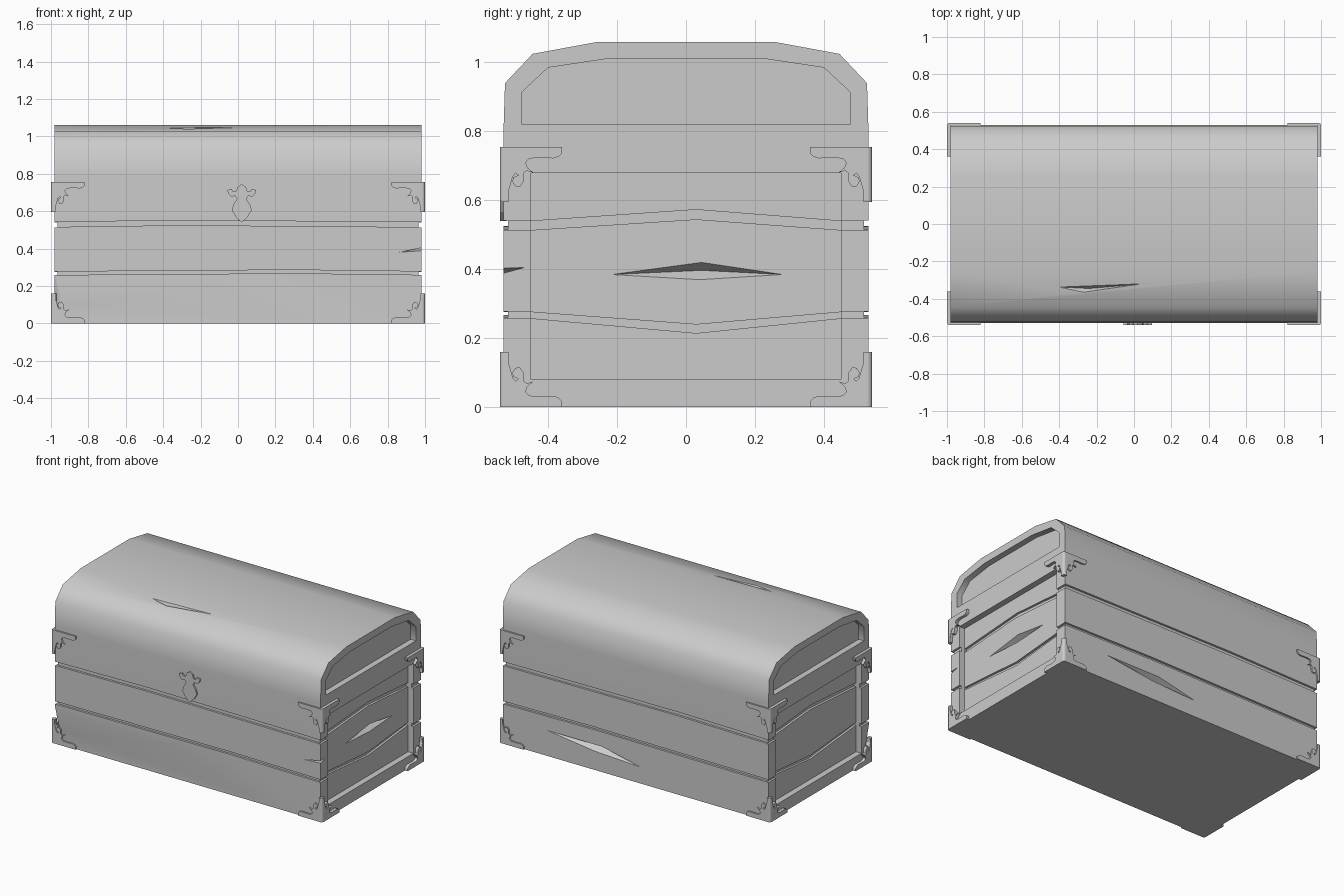
import bpy, bmesh, math

if "Cube" in bpy.data.objects:
    bpy.data.objects.remove(bpy.data.objects["Cube"])


def finish(name, bm):
    bmesh.ops.recalc_face_normals(bm, faces=bm.faces[:])
    me = bpy.data.meshes.new(name)
    bm.to_mesh(me)
    bm.free()
    ob = bpy.data.objects.new(name, me)
    bpy.context.collection.objects.link(ob)
    return ob


def add_prism(bm, pts, axis, a, b):
    """Extrude a 2D outline along an axis from a to b."""
    def place(p, t):
        return {'x': (t, p[0], p[1]), 'y': (p[0], t, p[1]), 'z': (p[0], p[1], t)}[axis]
    lo = [bm.verts.new(place(p, a)) for p in pts]
    hi = [bm.verts.new(place(p, b)) for p in pts]
    bm.faces.new(lo)
    bm.faces.new(hi[::-1])
    n = len(pts)
    for i in range(n):
        j = (i + 1) % n
        bm.faces.new((lo[i], hi[i], hi[j], lo[j]))


def prism(name, pts, axis, a, b):
    bm = bmesh.new()
    add_prism(bm, pts, axis, a, b)
    return finish(name, bm)


def gouge(*pts):
    """Chipped-wood cutter: convex hull of a few points."""
    bm = bmesh.new()
    for p in pts:
        bm.verts.new(p)
    bmesh.ops.convex_hull(bm, input=bm.verts[:])
    return finish("gouge_cutter", bm)


def mirrored(half):
    return half + [(-p, q) for p, q in reversed(half) if p]


def smooth(ob):
    bpy.ops.object.select_all(action='DESELECT')
    ob.select_set(True)
    bpy.context.view_layer.objects.active = ob
    bpy.ops.object.shade_smooth_by_angle(angle=math.radians(50))


# Chest body with barrel lid
body = prism("chest_body", mirrored([(.53, 0), (.53, .78), (.525, .94), (.445, 1.025), (.255, 1.06)]),
             'x', -.98, .98)

cutters = []

# Recessed end panels
lid_recess = mirrored([(.475, .82), (.475, .915), (.40, .985), (.22, 1.012)])
for s in (-1, 1):
    for pts in (lid_recess, mirrored([(.45, .08), (.45, .68)])):
        cutters.append(prism("recess_cutter", pts, 'x', s * .94, s * 1.1))

# Grooves between planks: (low edge, high edge, front bow, bow place, end-panel bow low/high)
for z0, z1, bow, bx, e0, e1 in ((.258, .276, .01, .3, -.043, -.036),
                                (.514, .54, .011, -.3, .031, .033)):
    wave = [(-1.1, z0), (bx, z0 + bow), (1.1, z0), (1.1, z1), (bx, z1 + bow), (-1.1, z1)]
    vee = [(-.449, z0), (.03, z0 + e0), (.449, z0), (.449, z1), (.03, z1 + e1), (-.449, z1)]
    for s in (-1, 1):
        cutters.append(prism("groove_cutter", wave, 'y', s * .516, s * .6))
        cutters.append(prism("vee_cutter", vee, 'x', s * .925, s * .96))
        for t in (-1, 1):
            post = [(t * .44, z0), (t * .6, z0), (t * .6, z1), (t * .44, z1)]
            cutters.append(prism("post_cutter", post, 'x', s * .966, s * 1.1))

# Chips and gouges in the wood
cutters += [
    gouge((.94, -.215, .385), (.94, .28, .385), (.94, .045, .42), (.94, .04, .37),
          (.90, .045, .397), (.985, .04, .395)),
    gouge((.86, -.53, .38), (.98, -.47, .405), (1.0, -.55, .407), (1.0, -.55, .385)),
    gouge((-.98, -.53, .25), (-.945, -.53, .1), (-.98, -.49, .1), (-.98, -.53, .07),
          (-1.02, -.57, .12)),
    gouge((.65, .53, .17), (-.03, .53, .11), (.25, .53, .17), (.3, .53, .125),
          (.27, .49, .15), (.28, .58, .15)),
    gouge((-.4, -.337, 1.045), (.04, -.32, 1.048), (-.27, -.365, 1.04), (-.2, -.33, 1.046),
          (-.24, -.345, 1.015), (-.24, -.35, 1.08)),
]

for c in cutters:
    c.hide_render = True
    m = body.modifiers.new("cut", 'BOOLEAN')
    m.operation = 'DIFFERENCE'
    m.solver = 'EXACT'
    m.object = c
dg = bpy.context.evaluated_depsgraph_get()
carved = bpy.data.meshes.new_from_object(body.evaluated_get(dg))
body.modifiers.clear()
body.data = carved
for c in cutters:
    bpy.data.objects.remove(c)
smooth(body)

# Scrolled corner brackets: u runs away from the corner, v away from the flat end
scroll = [(.014, 0), (.18, 0), (.18, .018), (.17, .028), (.155, .033), (.11, .031), (.085, .034),
          (.075, .045), (.08, .06), (.098, .075), (.078, .069), (.07, .075), (.069, .1),
          (.058, .116), (.045, .114), (.036, .1), (.04, .088), (.054, .082), (.046, .076),
          (.038, .085), (.018, .155), (.014, .16)]
corner = [(1, .515), (1, .528), (.996, .536), (.988, .54), (.975, .54), (.975, .515)]
for level, base, up in (("lower", 0, 1), ("upper", .755, -1)):
    for sx, xn in ((-1, "left"), (1, "right")):
        for sy, yn in ((-1, "front"), (1, "back")):
            bm = bmesh.new()
            add_prism(bm, [(sx * (1 - u), base + up * v) for u, v in scroll], 'y', sy * .52, sy * .54)
            add_prism(bm, [(sy * (.54 - u), base + up * v) for u, v in scroll], 'x', sx * .97, sx * 1.0)
            add_prism(bm, [(sx * x, sy * y) for x, y in corner], 'z', base, base + up * .16)
            smooth(finish(f"{level}_{yn}_{xn}_bracket", bm))

# Lock plate on the front
half = [(0, .54), (.03, .567), (.053, .605), (.045, .635), (.025, .665), (.035, .682), (.055, .677),
        (.073, .695), (.077, .713), (.055, .72), (.045, .705), (.03, .705), (.022, .73), (0, .745)]
prism("lock_plate", [(x + .02, z) for x, z in mirrored(half)], 'y', -.54, -.52)
